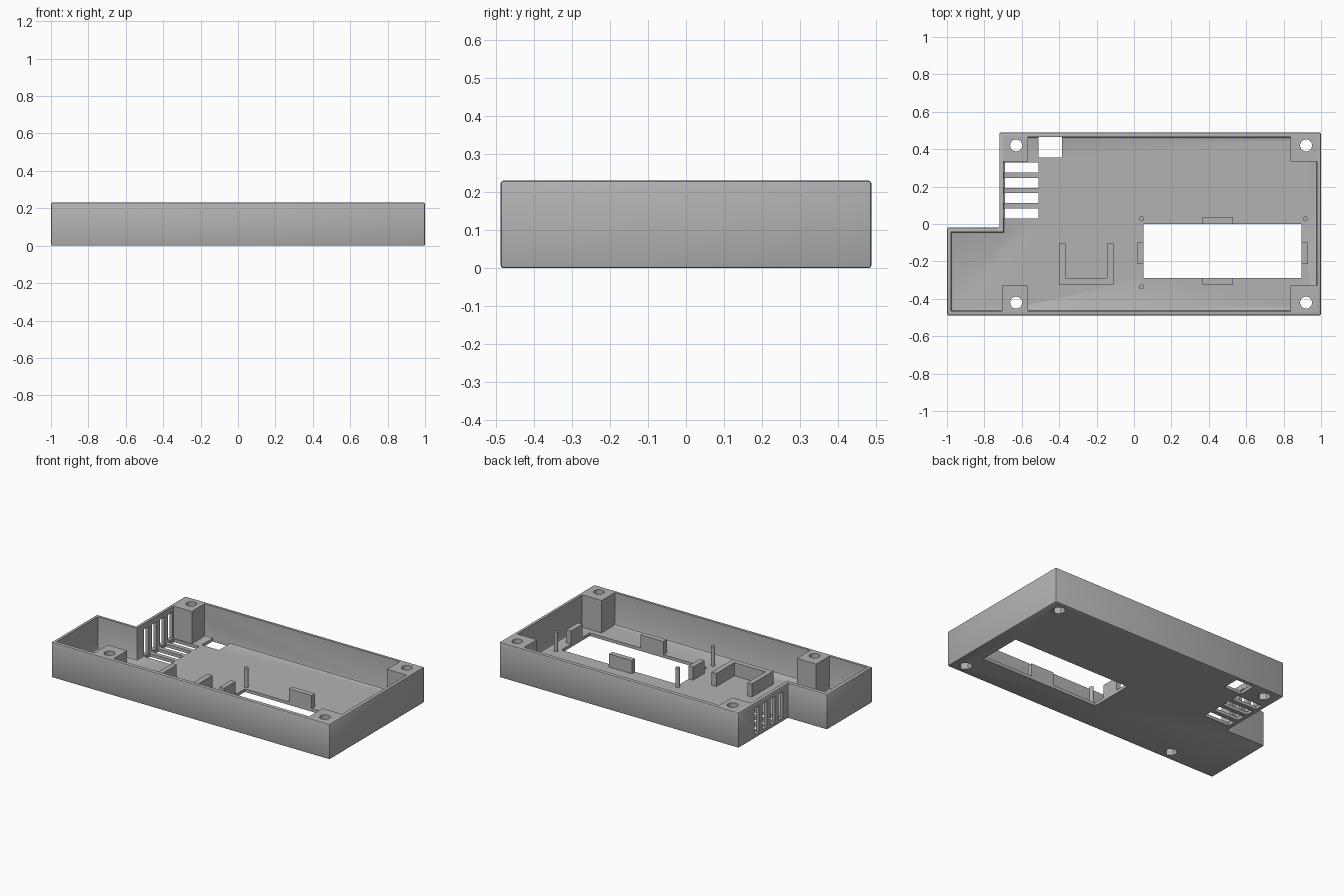
import bpy, bmesh, math
from mathutils import Matrix

if "Cube" in bpy.data.objects:
    bpy.data.objects.remove(bpy.data.objects["Cube"], do_unlink=True)

HEIGHT, FLOOR, WALL = 0.23, 0.02, 0.022

grey = bpy.data.materials.new("matte grey")
grey.use_nodes = True
grey.diffuse_color = (0.45, 0.45, 0.45, 1)
grey.node_tree.nodes["Principled BSDF"].inputs["Base Color"].default_value = (0.45, 0.45, 0.45, 1)


def finish(name, bm):
    bmesh.ops.recalc_face_normals(bm, faces=bm.faces)
    mesh = bpy.data.meshes.new(name)
    bm.to_mesh(mesh)
    bm.free()
    mesh.materials.append(grey)
    obj = bpy.data.objects.new(name, mesh)
    bpy.context.scene.collection.objects.link(obj)
    return obj


def prism(name, outline, z0, z1, bevel=0, segments=2, keep=lambda e: True):
    """Extrude a flat outline upwards and optionally round chosen edges."""
    bm = bmesh.new()
    face = bm.faces.new([bm.verts.new((x, y, z0)) for x, y in outline])
    out = bmesh.ops.extrude_face_region(bm, geom=[face])
    top = [v for v in out["geom"] if isinstance(v, bmesh.types.BMVert)]
    bmesh.ops.translate(bm, verts=top, vec=(0, 0, z1 - z0))
    bmesh.ops.recalc_face_normals(bm, faces=bm.faces)
    if bevel:
        bmesh.ops.bevel(bm, geom=[e for e in bm.edges if keep(e)], offset=bevel,
                        segments=segments, profile=0.5, affect='EDGES')
    return finish(name, bm)


def box(name, x0, x1, y0, y1, z0, z1):
    return prism(name, [(x0, y0), (x1, y0), (x1, y1), (x0, y1)], z0, z1)


def cylinder(name, x, y, radius, z0, z1, sides=24):
    bm = bmesh.new()
    bmesh.ops.create_cone(bm, cap_ends=True, segments=sides, radius1=radius, radius2=radius,
                          depth=z1 - z0, matrix=Matrix.Translation((x, y, (z0 + z1) / 2)))
    return finish(name, bm)


def cut(obj, cutters):
    """Subtract every cutter, bake the result and discard the cutters."""
    for c in cutters:
        c.hide_render = True
        mod = obj.modifiers.new("cut", 'BOOLEAN')
        mod.operation, mod.solver, mod.object = 'DIFFERENCE', 'EXACT', c
    bpy.context.view_layer.update()
    graph = bpy.context.evaluated_depsgraph_get()
    baked = bpy.data.meshes.new_from_object(obj.evaluated_get(graph))
    obj.modifiers.clear()
    obj.data = baked
    for c in cutters:
        bpy.data.objects.remove(c, do_unlink=True)


def outline(t):
    """Stepped case outline, moved inwards by t."""
    left, step, right, front, mid, back = -1 + t, -0.72 + t, 1 - t, -0.488 + t, -0.02 - t, 0.488 - t
    return [(left, front), (right, front), (right, back), (step, back), (step, mid), (left, mid)]


def screw_cutters(x, y):
    # Through hole with a hexagonal nut pocket underneath
    return [cylinder("hole_cutter", x, y, 0.032, -0.1, 0.4),
            cylinder("nut_cutter", x, y, 0.04, -0.1, 0.05, 6)]


# Open tray with rounded outer edges and a small fillet around the floor
tray = prism("case_tray", outline(0), 0, HEIGHT, 0.007)
cutters = [prism("cavity_cutter", outline(WALL), FLOOR, 0.4, 0.012, 2,
                 lambda e: all(v.co.z < FLOOR + 0.001 for v in e.verts))]

# Display window and square cable opening
cutters.append(box("window_cutter", 0.05, 0.895, -0.29, 0, -0.1, 0.1))
cutters.append(box("cable_cutter", -0.51, -0.385, 0.355, 0.466, -0.1, 0.1))

# Matching vents in the floor and the stepped side wall
for i in range(4):
    y = 0.302 - i * 0.082
    cutters.append(box("floor_vent_cutter", -0.69, -0.51, y - 0.027, y + 0.027, -0.1, 0.1))
    cutters.append(box("wall_vent_cutter", -0.8, -0.69, y - 0.024, y + 0.024, FLOOR + 0.005, 0.195))

# Screw posts in the corners
screws = [(-0.63, 0.42), (0.92, 0.42), (-0.63, -0.42), (0.92, -0.42)]
for x, y in screws:
    cutters += screw_cutters(x, y)
cut(tray, cutters)

for x, y in screws:
    side = "right" if x < 0 else "left"
    end = "back" if y > 0 else "front"
    x0, x1 = (-0.705, -0.566) if x < 0 else (0.838, 0.985)
    y0, y1 = (0.335, 0.475) if y > 0 else (-0.475, -0.33)
    post = box(f"{end}_{side}_screw_post", x0, x1, y0, y1, 0.01, HEIGHT)
    cut(post, screw_cutters(x, y))

# Clips around the window
TAB = 0.105
box("window_clip_back", 0.365, 0.53, 0, 0.034, 0.01, TAB)
box("window_clip_front", 0.365, 0.53, -0.325, -0.29, 0.01, TAB)
box("window_clip_right", 0.018, 0.05, -0.215, -0.098, 0.01, TAB)
box("window_clip_left", 0.895, 0.93, -0.215, -0.098, 0.01, TAB)

# Locating pegs at the window corners
for i, (x, y) in enumerate([(0.04, 0.028), (0.915, 0.028), (0.04, -0.335)]):
    cylinder(f"locating_peg_{i + 1}", x, y, 0.013, 0.01, 0.147, 16)

# U-shaped component holder
prism("component_holder", [(-0.40, -0.325), (-0.11, -0.325), (-0.11, -0.105), (-0.145, -0.105),
                           (-0.145, -0.29), (-0.367, -0.29), (-0.367, -0.105), (-0.40, -0.105)],
      0.01, TAB)

# Smooth the round parts, keep hard edges crisp
bpy.ops.object.select_all(action='DESELECT')
for obj in bpy.context.scene.objects:
    if obj.type == 'MESH' and obj.data.materials and obj.data.materials[0] == grey:
        obj.select_set(True)
        bpy.context.view_layer.objects.active = obj
bpy.ops.object.shade_smooth_by_angle(angle=math.radians(30))
